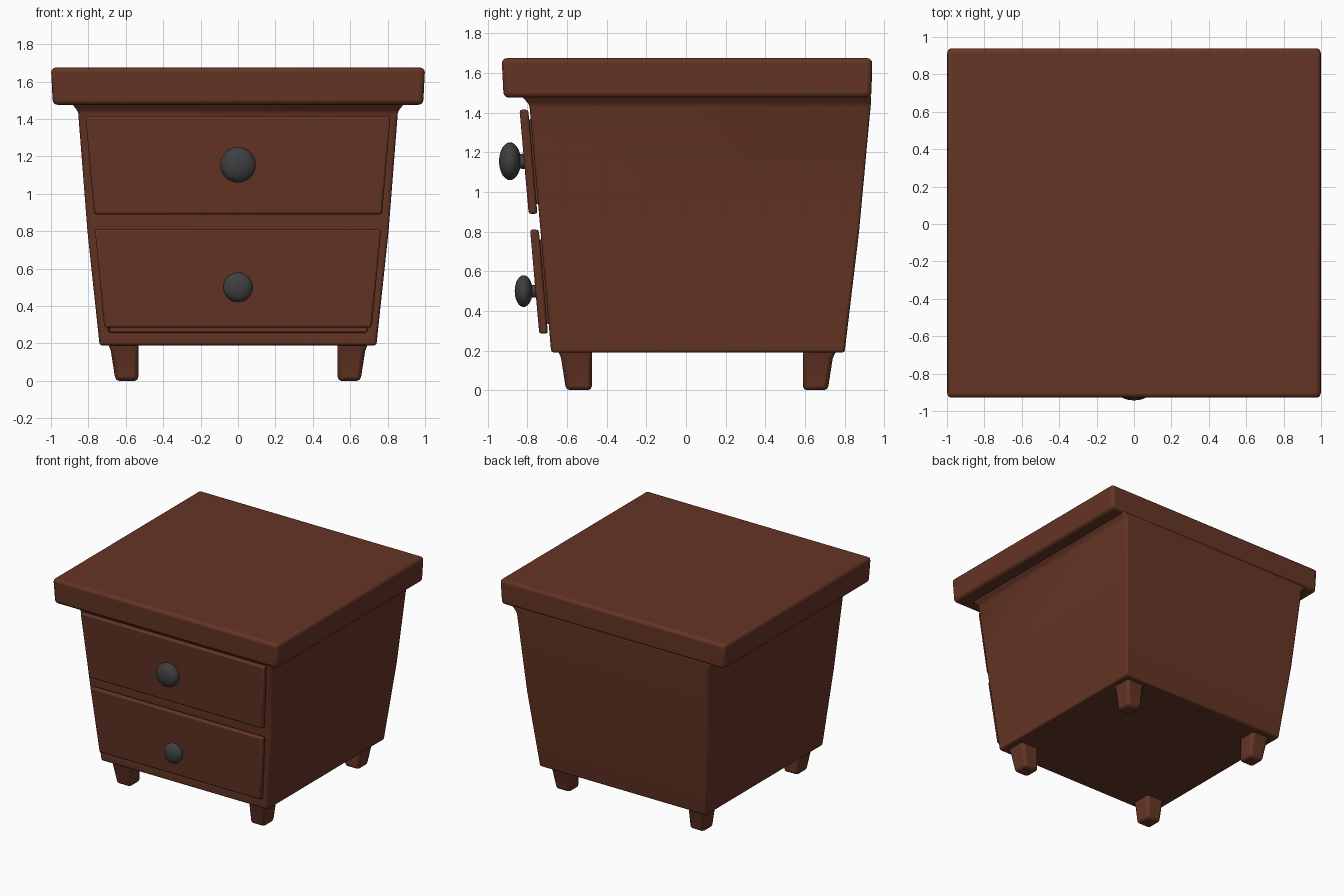
import bpy, bmesh, math
from mathutils import Matrix

cube = bpy.data.objects.get("Cube")
if cube:
    bpy.data.objects.remove(cube, do_unlink=True)


def material(name, color):
    m = bpy.data.materials.new(name)
    m.use_nodes = True
    m.diffuse_color = color
    bsdf = m.node_tree.nodes["Principled BSDF"]
    bsdf.inputs["Base Color"].default_value = color
    bsdf.inputs["Roughness"].default_value = 0.7
    return m


wood = material("brown wood", (0.13, 0.035, 0.018, 1))
metal = material("dark metal", (0.05, 0.05, 0.05, 1))


def finish(name, bm, mat):
    bmesh.ops.recalc_face_normals(bm, faces=bm.faces)
    mesh = bpy.data.meshes.new(name)
    bm.to_mesh(mesh)
    bm.free()
    mesh.materials.append(mat)
    obj = bpy.data.objects.new(name, mesh)
    bpy.context.collection.objects.link(obj)
    return obj


def bevel(obj, width, segments=2):
    mod = obj.modifiers.new("soft edges", "BEVEL")
    mod.width = width
    mod.segments = segments
    mod.limit_method = "ANGLE"
    mod.angle_limit = math.radians(30)


def smooth(obj):
    bpy.ops.object.select_all(action="DESELECT")
    obj.select_set(True)
    bpy.context.view_layer.objects.active = obj
    bpy.ops.object.shade_smooth_by_angle(angle=math.radians(40))


def loft(name, rings):
    """Stack rectangles given as (z, x0, x1, y0, y1) into a closed solid."""
    bm = bmesh.new()
    loops = [[bm.verts.new(p) for p in
              ((x0, y0, z), (x1, y0, z), (x1, y1, z), (x0, y1, z))]
             for z, x0, x1, y0, y1 in rings]
    for a, b in zip(loops, loops[1:]):
        for i in range(4):
            j = (i + 1) % 4
            bm.faces.new((a[i], a[j], b[j], b[i]))
    bm.faces.new(loops[0][::-1])
    bm.faces.new(loops[-1])
    return finish(name, bm, wood)


def front_y(z):
    """Depth of the sloping cabinet front at height z."""
    return -0.68 - 0.088 * (z - 0.19)


def front_panel(name, z0, z1, w0, w1, out, back):
    """Sloping panel parallel to the cabinet front."""
    return loft(name, [(z, -w, w, front_y(z) - out, front_y(z) + back)
                       for z, w in ((z0, w0), (z1, w1))])


# Tapered cabinet with a flared lip beneath the top
cabinet = loft("cabinet", [
    (0.19, -0.74, 0.74, -0.68, 0.80),
    (0.80, -0.805, 0.805, front_y(0.80), 0.873),
    (1.44, -0.855, 0.855, front_y(1.44), 0.932),
    (1.49, -0.895, 0.895, -0.835, 0.934)])

# Shallow drawer openings
for name, z0, z1, w0, w1 in (("lower_opening", 0.26, 0.78, 0.69, 0.74),
                             ("upper_opening", 0.92, 1.38, 0.75, 0.79)):
    cutter = front_panel(name, z0, z1, w0, w1, 0.1, 0.04)
    cutter.hide_render = True
    cutter.hide_viewport = True
    cutter.display_type = "WIRE"
    cut = cabinet.modifiers.new(name, "BOOLEAN")
    cut.object = cutter
    cut.operation = "DIFFERENCE"
    cut.solver = "EXACT"
bevel(cabinet, 0.012)
smooth(cabinet)

# Overhanging top
top = loft("table_top", [(1.476, -0.99, 0.99, -0.92, 0.935),
                         (1.675, -1.0, 1.0, -0.93, 0.94)])
bevel(top, 0.025, 3)
smooth(top)

# Drawer fronts
for name, z0, z1, w0, w1 in (("lower_drawer", 0.285, 0.81, 0.715, 0.765),
                             ("upper_drawer", 0.89, 1.415, 0.77, 0.815)):
    drawer = front_panel(name, z0, z1, w0, w1, 0.052, -0.008)
    bevel(drawer, 0.012)
    smooth(drawer)
    # Drawer body reaching back into the opening
    box = front_panel(name + "_box", z0 + 0.05, z1 - 0.05,
                      w0 - 0.04, w1 - 0.04, 0.02, 0.06)

# Flattened round knobs on short stems
for name, y, z, r, depth in (("lower_knob", -0.819, 0.50, 0.08, 0.045),
                             ("upper_knob", -0.888, 1.155, 0.095, 0.055)):
    bm = bmesh.new()
    bmesh.ops.create_uvsphere(
        bm, u_segments=32, v_segments=16, radius=1,
        matrix=Matrix.Translation((0, y, z)) @ Matrix.Diagonal((r, depth, r, 1))
        @ Matrix.Rotation(math.pi / 2, 4, "X"))
    end = front_y(z) - 0.03
    bmesh.ops.create_cone(
        bm, cap_ends=True, segments=20, radius1=r * 0.42, radius2=r * 0.36,
        depth=end - y,
        matrix=Matrix.Translation((0, (end + y) / 2, z))
        @ Matrix.Rotation(math.pi / 2, 4, "X"))
    smooth(finish(name, bm, metal))

# Four tapered feet, straight inside and sloping outside
for side, sx in (("left", 1), ("right", -1)):
    for end, inner, foot, head in (("front", -0.475, -0.605, -0.63),
                                   ("back", 0.59, 0.715, 0.74)):
        rings = []
        for z, outer_x, outer_y in ((0, 0.655, foot), (0.16, 0.68, head),
                                    (0.21, 0.70, head * 1.03)):
            xs = sorted((sx * 0.533, sx * outer_x))
            ys = sorted((inner, outer_y))
            rings.append((z, *xs, *ys))
        leg = loft(f"{end}_{side}_foot", rings)
        bevel(leg, 0.02)
        smooth(leg)
